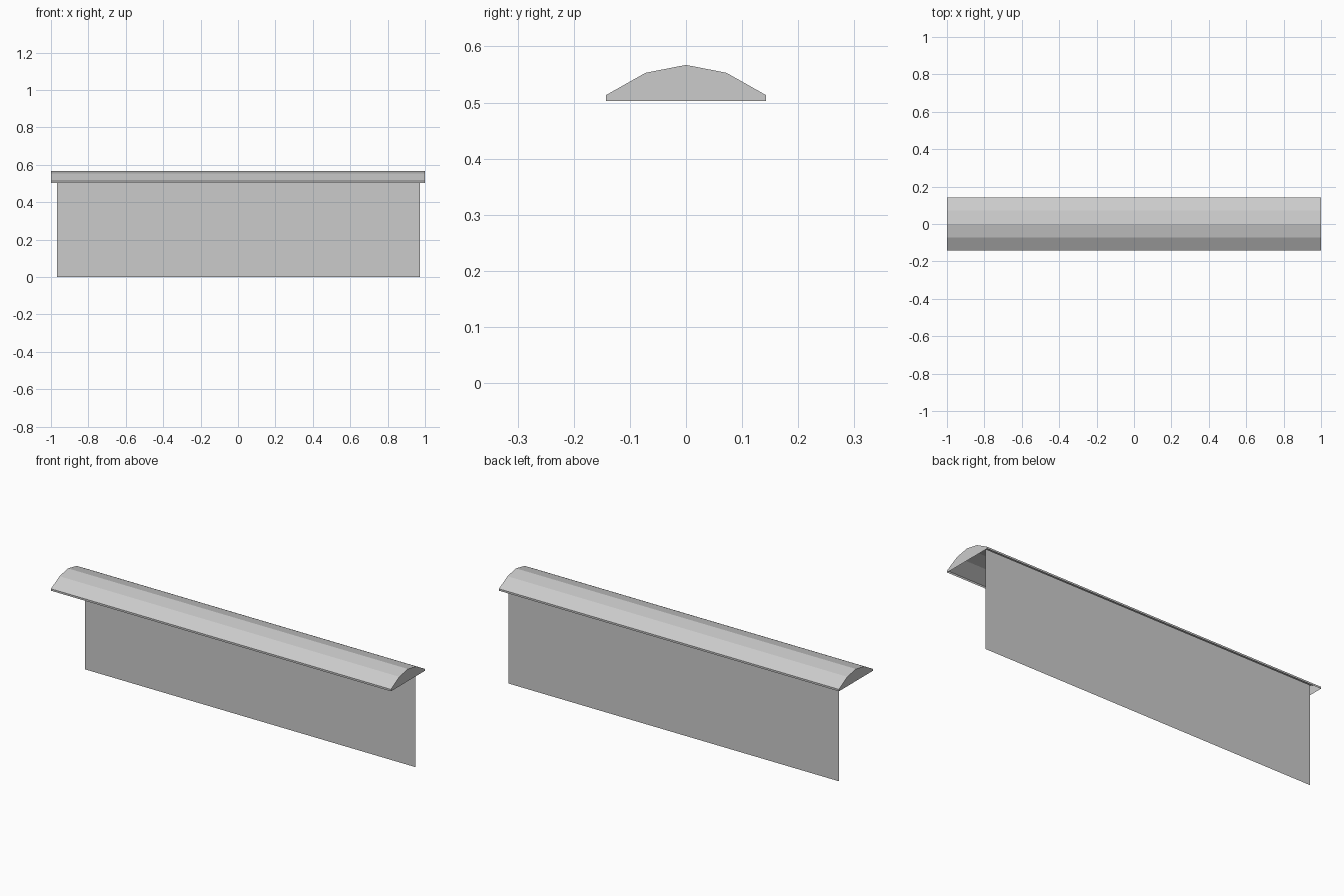
import bpy
import bmesh

if "Cube" in bpy.data.objects:
    bpy.data.objects.remove(bpy.data.objects["Cube"])

grey = bpy.data.materials.new("light grey")
grey.diffuse_color = (0.6, 0.6, 0.6, 1)
grey.use_nodes = True
grey.node_tree.nodes["Principled BSDF"].inputs["Base Color"].default_value = grey.diffuse_color


def make_object(name, bm):
    mesh = bpy.data.meshes.new(name)
    bm.to_mesh(mesh)
    bm.free()
    mesh.materials.append(grey)
    obj = bpy.data.objects.new(name, mesh)
    bpy.context.collection.objects.link(obj)
    return obj


# Faceted canopy: half profile mirrored, swept along x, open underneath
half = [(0.143, 0.503), (0.143, 0.513), (0.072, 0.553)]
profile = [(-y, z) for y, z in half] + [(0, 0.567)] + half[::-1]
bm = bmesh.new()
left, right = [[bm.verts.new((x, y, z)) for y, z in profile] for x in (-1, 1)]
for i in range(len(profile) - 1):
    bm.faces.new((left[i], right[i], right[i + 1], left[i + 1]))
# End caps
bm.faces.new(left)
bm.faces.new(right[::-1])
bmesh.ops.recalc_face_normals(bm, faces=bm.faces)
make_object("canopy", bm)

# Thin hanging panel, set towards the back and tucked up inside the canopy
bm = bmesh.new()
corners = [(0.973, 0), (-0.969, 0), (-0.969, 0.53), (0.973, 0.53)]
bm.faces.new([bm.verts.new((x, 0.1, z)) for x, z in corners])
make_object("hanging_panel", bm)
